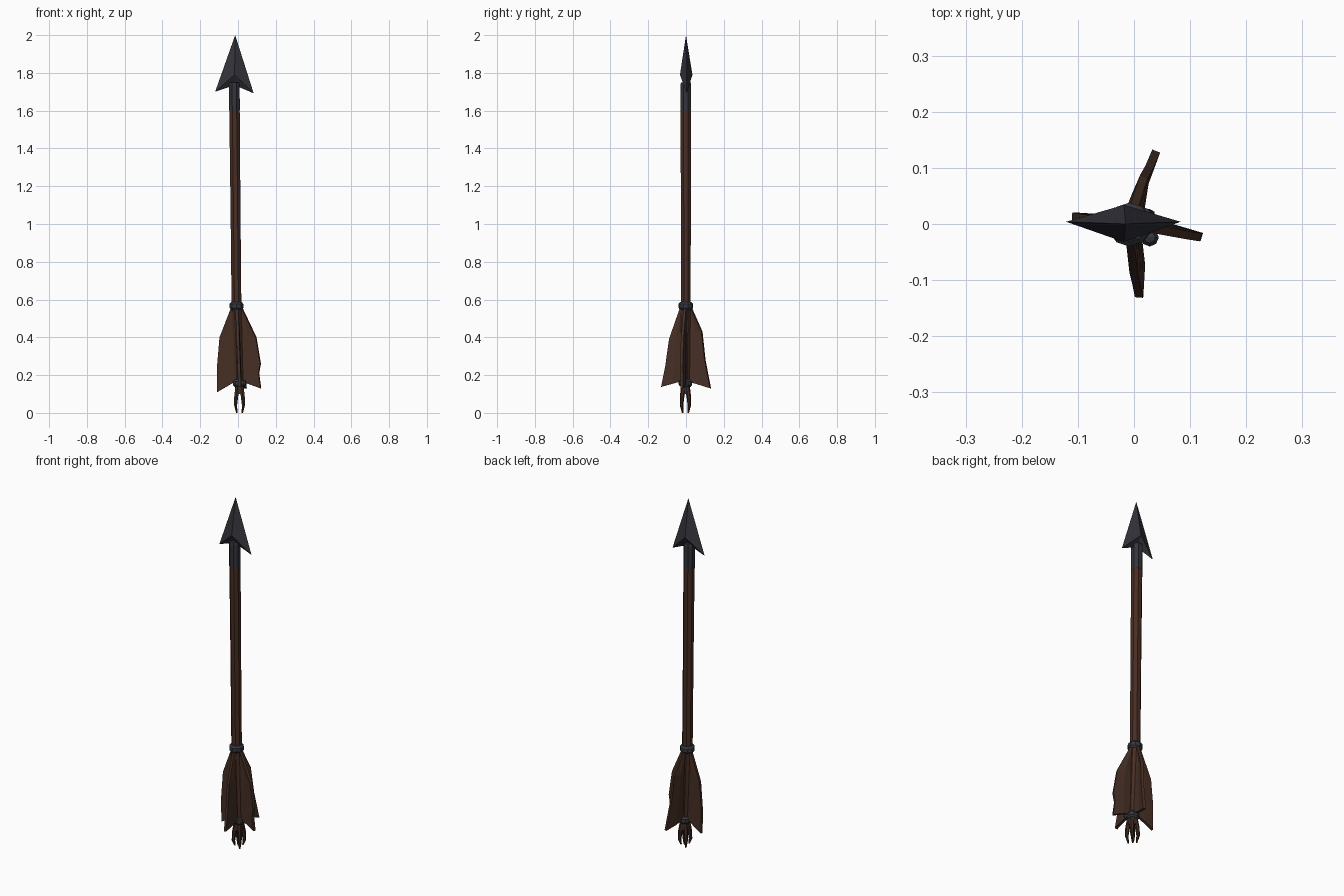
import bpy, bmesh, math
from mathutils import Vector

if "Cube" in bpy.data.objects:
    bpy.data.objects.remove(bpy.data.objects["Cube"])


def material(name, rgb):
    m = bpy.data.materials.new(name)
    m.diffuse_color = (*rgb, 1)
    m.use_nodes = True
    m.node_tree.nodes["Principled BSDF"].inputs["Base Color"].default_value = m.diffuse_color
    return m


IRON = material("dark iron", (0.034, 0.034, 0.043))
WOOD = material("brown wood", (0.065, 0.027, 0.017))
FEATHER = material("brown feather", (0.060, 0.028, 0.018))
CORD = material("grey cord", (0.036, 0.040, 0.050))
SPLINTER = material("dark wood", (0.045, 0.022, 0.015))


def axis(z):
    """Centre line of the slightly crooked shaft."""
    if z > 0.56:
        x = -0.008 - 0.012 * (z - 0.56) / 1.19
    else:
        x = -0.008 + 0.016 * (0.56 - z) / 0.46
    return Vector((x, -0.001, z))


def finish(name, bm, mat):
    bmesh.ops.recalc_face_normals(bm, faces=bm.faces)
    me = bpy.data.meshes.new(name)
    bm.to_mesh(me)
    bm.free()
    ob = bpy.data.objects.new(name, me)
    bpy.context.collection.objects.link(ob)
    me.materials.append(mat)
    return ob


def tube(name, path, mat, sides=8):
    """Loft horizontal rings; path is a list of (centre, radius)."""
    bm = bmesh.new()
    rings = []
    for c, r in path:
        rings.append([bm.verts.new(c + Vector((r * math.cos(a), r * math.sin(a), 0)))
                      for a in [(i + 0.5) * math.tau / sides for i in range(sides)]])
    for lo, hi in zip(rings, rings[1:]):
        for i in range(sides):
            j = (i + 1) % sides
            bm.faces.new((lo[i], lo[j], hi[j], hi[i]))
    bm.faces.new(rings[0][::-1])
    bm.faces.new(rings[-1])
    return finish(name, bm, mat)


# Shaft and the iron socket at its upper end
tube("shaft", [(axis(0.10), 0.024), (axis(0.56), 0.028), (axis(1.1), 0.0285),
               (axis(1.61), 0.030)], WOOD)
tube("head_socket", [(axis(1.60), 0.0305), (axis(1.735), 0.031), (axis(1.75), 0.028)], IRON)

# Barbed diamond-section head
bm = bmesh.new()
tip, left, right, front, back, notch = [bm.verts.new(p) for p in (
    (-0.015, 0, 2.0), (-0.121, 0.004, 1.70), (0.083, 0.004, 1.692),
    (-0.018, -0.032, 1.79), (-0.018, 0.034, 1.79), (-0.019, 0, 1.735))]
for ridge in (front, back):
    for barb in (left, right):
        bm.faces.new((tip, ridge, barb))
        bm.faces.new((ridge, barb, notch))
finish("arrow_head", bm, IRON)


# Cord bindings above and below the fletching
def binding(name, z, r, h):
    tube(name, [(axis(z - h), r - 0.009), (axis(z - h * 0.5), r), (axis(z + h * 0.5), r),
                (axis(z + h), r - 0.009)], CORD, 10)


binding("upper_binding", 0.566, 0.039, 0.02)
binding("lower_binding", 0.157, 0.034, 0.02)
bpy.ops.mesh.primitive_uv_sphere_add(segments=8, ring_count=5, radius=0.017,
                                     location=(0.028, -0.024, 0.157))
knot = bpy.context.object
knot.name = "binding_knot"
knot.data.materials.append(CORD)


# Four ragged feathers; outline rows are (outer radius, outer z, inner z)
def feather(name, degrees, bend, rows):
    bm = bmesh.new()
    a = math.radians(degrees)
    out = Vector((math.cos(a), math.sin(a), 0))
    side = Vector((-math.sin(a), math.cos(a), 0))
    grid = []
    for r, zo, zi in rows:
        line = []
        for t in (0, 0.5, 1):
            rad = 0.015 + (r - 0.015) * t
            p = axis(zi + (zo - zi) * t)
            line.append(bm.verts.new(p + out * rad + side * bend * t * (1 - t) * 4))
        grid.append(line)
    for p, q in zip(grid, grid[1:]):
        for i in range(2):
            bm.faces.new((p[i], p[i + 1], q[i + 1], q[i]))
    ob = finish(name, bm, FEATHER)
    mod = ob.modifiers.new("thickness", 'SOLIDIFY')
    mod.thickness = 0.015
    mod.offset = 0


feather("right_feather", -11, 0.005,
        [(0.030, 0.555, 0.56), (0.100, 0.40, 0.42), (0.119, 0.26, 0.29),
         (0.108, 0.21, 0.24), (0.116, 0.13, 0.165)])
feather("left_feather", 173, -0.003,
        [(0.030, 0.555, 0.56), (0.096, 0.40, 0.42), (0.114, 0.25, 0.28), (0.118, 0.11, 0.17)])
feather("back_feather", 76, 0.006,
        [(0.030, 0.555, 0.56), (0.088, 0.43, 0.44), (0.105, 0.28, 0.30), (0.135, 0.13, 0.165)])
feather("front_feather", 271, 0.005,
        [(0.030, 0.555, 0.56), (0.088, 0.39, 0.42), (0.108, 0.25, 0.28), (0.130, 0.138, 0.17)])

# Splintered prongs below the lower binding
for k in range(4):
    a = math.radians(45 + 90 * k)
    d = Vector((math.cos(a), math.sin(a), 0))
    low = 0.0 if k % 2 else 0.012
    path = [(Vector((0.008, -0.003, z)) + d * off, r) for z, off, r in (
        (low, 0.021, 0.004), (0.04, 0.029, 0.009), (0.085, 0.025, 0.012), (0.15, 0.012, 0.014))]
    tube(f"prong_{k + 1}", path, SPLINTER, 6)
